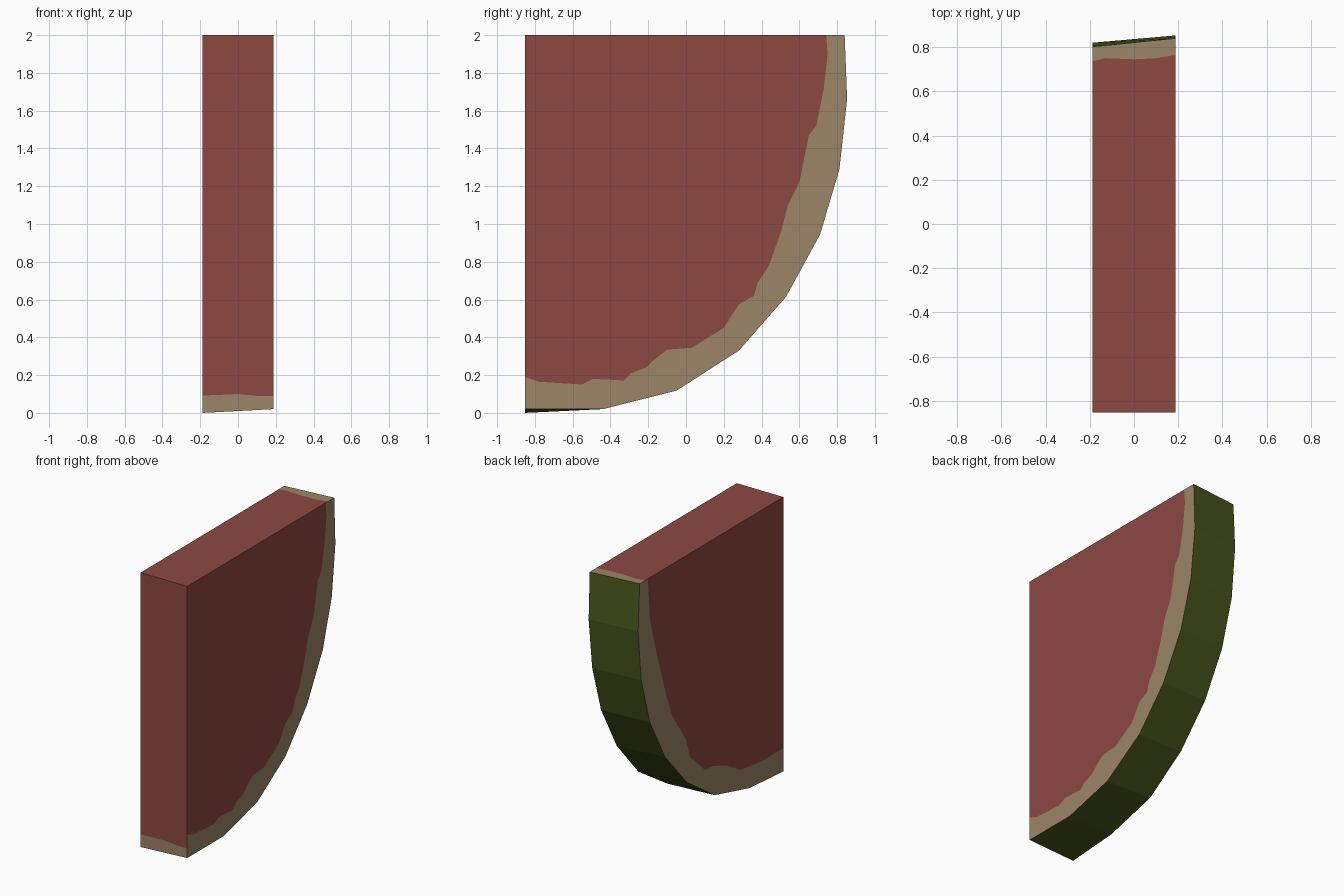
import bpy, bmesh

if "Cube" in bpy.data.objects:
    bpy.data.objects.remove(bpy.data.objects["Cube"])

W = 0.188    # half thickness
F = -0.853   # front cut plane
TOP = 2.0

# Outer edge (y, z) on each cut side, from front bottom to top back
skin_r = [(F, .02), (-.44, .02), (-.05, .118), (.28, .33), (.53, .615),
          (.71, .945), (.812, 1.29), (.853, 1.66), (.84, TOP)]
skin_l = [(F, 0), (-.46, .028), (-.06, .13), (.26, .345), (.51, .625),
          (.685, .945), (.785, 1.29), (.82, 1.66), (.802, TOP)]

# Ragged edge between flesh and rind on each cut side
flesh_r = [(F, .19), (-.78, .165), (-.55, .15), (-.49, .18), (-.33, .172),
           (-.29, .21), (-.21, .24), (-.17, .28), (-.1, .335), (.03, .345),
           (.2, .45), (.28, .575), (.36, .62), (.38, .69), (.44, .78),
           (.5, .95), (.54, 1.1), (.6, 1.22), (.65, 1.47), (.69, 1.52),
           (.73, 1.72), (.75, 1.9), (.742, TOP)]
flesh_l = [(F, .17), (-.6, .17), (-.357, .2), (-.184, .3), (-.033, .352),
           (.048, .354), (.221, .515), (.268, .657), (.43, .9), (.511, 1.115),
           (.603, 1.407), (.684, 1.69), (.707, TOP)]

# Same edge across the front cut (x, z) and the top cut (x, y)
front_edge = [(-W, .092), (-.1, .095), (0, .1), (.1, .09), (W, .09)]
top_edge = [(-W, .735), (-.13, .75), (0, .745), (.1, .75), (W, .765)]


def material(name, rgb):
    m = bpy.data.materials.new(name)
    m.diffuse_color = (*rgb, 1)
    m.use_nodes = True
    m.node_tree.nodes["Principled BSDF"].inputs["Base Color"].default_value = m.diffuse_color
    return m


def build(name, polygons, mat):
    """One flat-shaded object from a list of polygons."""
    bm = bmesh.new()
    for poly in polygons:
        bm.faces.new([bm.verts.new(p) for p in poly])
    bmesh.ops.remove_doubles(bm, verts=bm.verts, dist=1e-5)
    mesh = bpy.data.meshes.new(name)
    bm.to_mesh(mesh)
    bm.free()
    mesh.materials.append(mat)
    obj = bpy.data.objects.new(name, mesh)
    bpy.context.collection.objects.link(obj)


def side(x, pts):
    """Place (y, z) points on a cut side, wound to face outward."""
    pts = [(x, y, z) for y, z in pts]
    return pts if x > 0 else pts[::-1]


def on_front(pts):
    return [(x, F, z) for x, z in pts]


def on_top(pts):
    return [(x, y, TOP) for x, y in pts]


# Flesh: both sides, front and top
build("flesh", [
    side(W, flesh_r + [(F, TOP)]),
    side(-W, flesh_l + [(F, TOP)]),
    on_front(front_edge + [(W, TOP), (-W, TOP)]),
    on_top([(-W, F), (W, F)] + top_edge[::-1]),
], material("red flesh", (.27, .065, .055)))

# Rind: band between flesh and skin on every cut face
build("rind", [
    side(W, skin_r + flesh_r[::-1]),
    side(-W, skin_l + flesh_l[::-1]),
    on_front([(-W, skin_l[0][1]), (W, skin_r[0][1])] + front_edge[::-1]),
    on_top(top_edge + [(W, skin_r[-1][0]), (-W, skin_l[-1][0])]),
], material("pale rind", (.33, .24, .135)))

# Skin: faceted outer surface joining the two side outlines
r = [(W, y, z) for y, z in skin_r]
l = [(-W, y, z) for y, z in skin_l]
build("skin", [[l[i], l[i + 1], r[i + 1], r[i]] for i in range(len(r) - 1)],
      material("green skin", (.065, .095, .012)))
